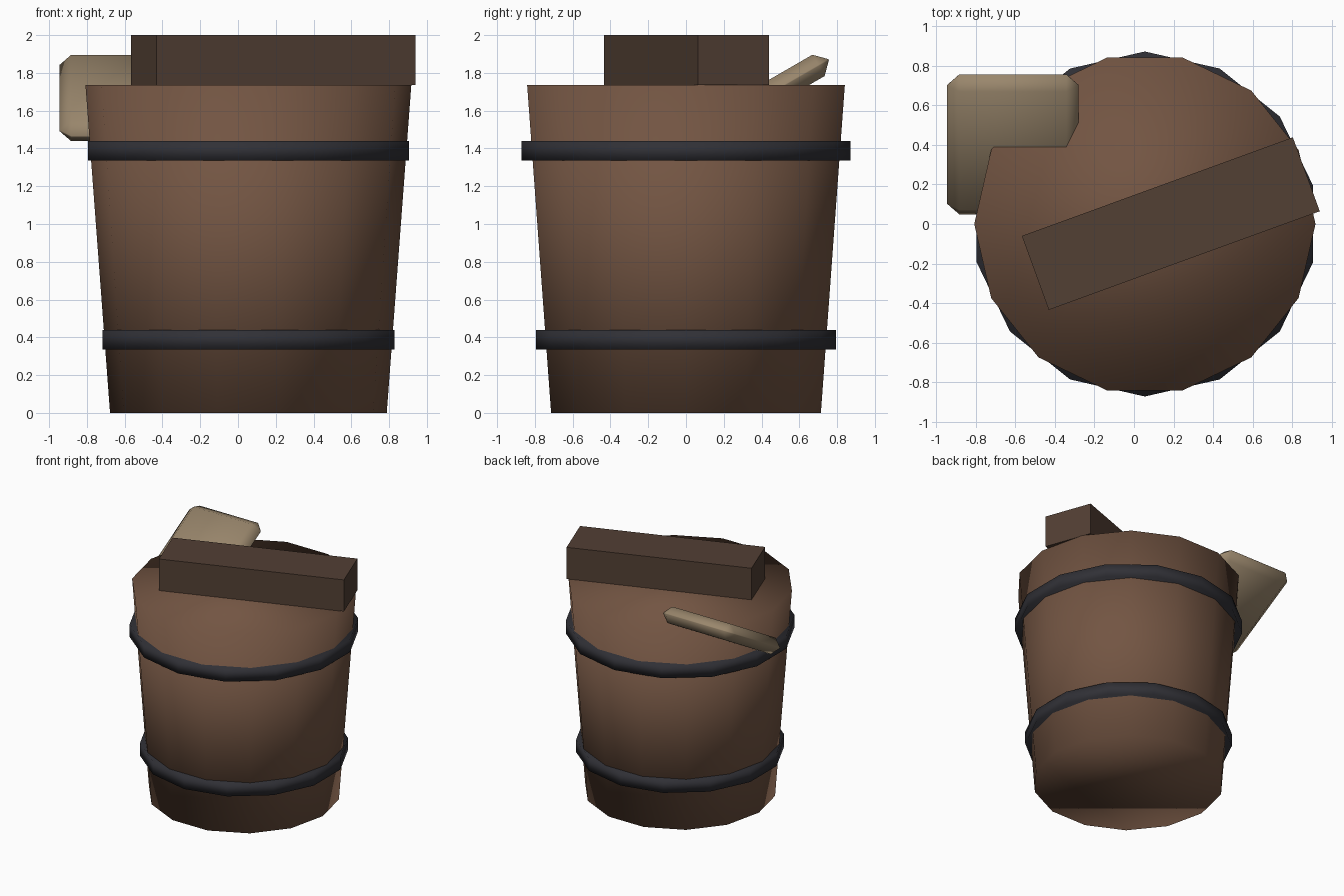
import bpy, bmesh
from math import radians, pi
from mathutils import Matrix

if "Cube" in bpy.data.objects:
    bpy.data.objects.remove(bpy.data.objects["Cube"])

CX = 0.055   # axis of the bucket
SIDES = 14


def material(name, rgb):
    m = bpy.data.materials.new(name)
    m.diffuse_color = (*rgb, 1)
    m.use_nodes = True
    m.node_tree.nodes["Principled BSDF"].inputs["Base Color"].default_value = m.diffuse_color
    return m


wood = material("wood", (0.17, 0.09, 0.055))
dark_wood = material("dark_wood", (0.085, 0.05, 0.034))
iron = material("iron", (0.03, 0.03, 0.037))
pale = material("pale_wood", (0.32, 0.24, 0.15))


def finish(name, bm, mat, smooth):
    bmesh.ops.recalc_face_normals(bm, faces=bm.faces)
    for f in bm.faces:
        f.smooth = smooth
    me = bpy.data.meshes.new(name)
    bm.to_mesh(me)
    bm.free()
    me.materials.append(mat)
    ob = bpy.data.objects.new(name, me)
    bpy.context.collection.objects.link(ob)
    return ob


def drum(name, r_low, r_high, z0, z1, turn, mat):
    bm = bmesh.new()
    place = Matrix.Translation((CX, 0, (z0 + z1) / 2)) @ Matrix.Rotation(turn, 4, 'Z')
    bmesh.ops.create_cone(bm, cap_ends=True, segments=SIDES, radius1=r_low,
                          radius2=r_high, depth=z1 - z0, matrix=place)
    # put a corner exactly on the wanted angle, whatever the primitive's start
    return finish(name, bm, mat, True)


def box(name, size, loc, rot, mat, bevel=0):
    bm = bmesh.new()
    bmesh.ops.create_cube(bm, size=1)
    bmesh.ops.scale(bm, vec=size, verts=bm.verts)
    if bevel:
        bmesh.ops.bevel(bm, geom=bm.edges[:], offset=bevel, segments=1,
                        affect='EDGES', clamp_overlap=True)
    bmesh.ops.transform(bm, matrix=Matrix.Translation(loc) @ rot, verts=bm.verts)
    return finish(name, bm, mat, bevel > 0)


# Tapered bucket, corners on the x axis (cone primitive starts on the y axis)
drum("bucket_body", 0.7325, 0.8625, 0, 1.735, pi / 2, wood)

# Iron hoops, corners on the y axis
drum("lower_hoop", 0.793, 0.793, 0.335, 0.44, 0, iron)
drum("upper_hoop", 0.872, 0.872, 1.335, 1.44, 0, iron)

# Beam lying across the top
box("top_beam", (1.458, 0.398, 0.265), (0.186, 0.002, 1.8675),
    Matrix.Rotation(radians(20), 4, 'Z'), dark_wood)

# Tilted plate with chamfered rim
box("tilted_plate", (0.665, 0.814, 0.13), (-0.6125, 0.4025, 1.667),
    Matrix.Rotation(radians(30), 4, 'X'), pale, 0.062)
